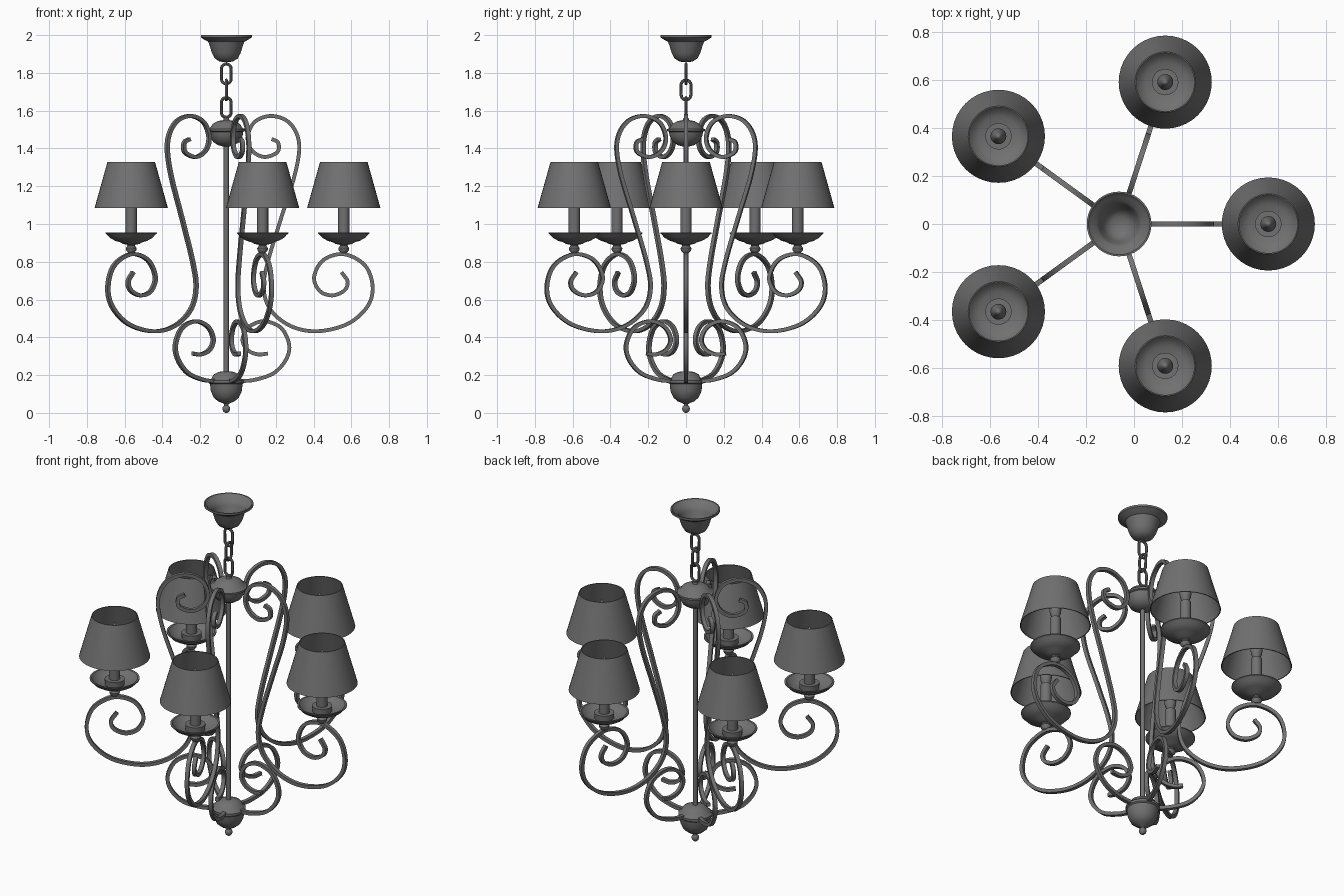
import bpy, bmesh
from math import sin, cos, pi, radians
from mathutils import Vector, Matrix

if "Cube" in bpy.data.objects:
    bpy.data.objects.remove(bpy.data.objects["Cube"], do_unlink=True)

AXIS = Matrix.Translation((-0.062, 0, 0))
LAMP_R = 0.622

iron = bpy.data.materials.new("dark_grey")
iron.use_nodes = True
GREY = (0.165, 0.165, 0.165, 1)
iron.diffuse_color = GREY
iron.node_tree.nodes["Principled BSDF"].inputs["Base Color"].default_value = GREY


def finish(bm, name):
    """Clean the mesh, colour it and shade it smooth with sharp creases."""
    bmesh.ops.remove_doubles(bm, verts=bm.verts, dist=0.0002)
    bmesh.ops.recalc_face_normals(bm, faces=bm.faces)
    mesh = bpy.data.meshes.new(name)
    bm.to_mesh(mesh)
    bm.free()
    mesh.materials.append(iron)
    obj = bpy.data.objects.new(name, mesh)
    bpy.context.collection.objects.link(obj)
    bpy.ops.object.select_all(action='DESELECT')
    obj.select_set(True)
    bpy.context.view_layer.objects.active = obj
    bpy.ops.object.shade_smooth_by_angle(angle=radians(38))
    obj.matrix_world = AXIS
    return obj


def lathe(name, profile, steps=36):
    """Turn a (radius, height) profile about the vertical axis."""
    bm = bmesh.new()
    verts = [bm.verts.new((r, 0, z)) for r, z in profile]
    edges = [bm.edges.new(pair) for pair in zip(verts, verts[1:])]
    bmesh.ops.spin(bm, geom=verts + edges, cent=(0, 0, 0), axis=(0, 0, 1),
                   angle=2 * pi, steps=steps, use_merge=False)
    return finish(bm, name)


def smooth_path(points, per=7):
    """Catmull-Rom curve through (radius, height) points."""
    p = [Vector(q) for q in points]
    p = [2 * p[0] - p[1]] + p + [2 * p[-1] - p[-2]]
    out = []
    for a, b, c, d in zip(p, p[1:], p[2:], p[3:]):
        for i in range(per):
            t = i / per
            out.append(0.5 * (2 * b + (c - a) * t + (2 * a - 5 * b + 4 * c - d) * t ** 2
                              + (3 * b - a - 3 * c + d) * t ** 3))
    return out + [p[-2]]


def sweep(name, path, section, closed=False):
    """Carry a cross-section along a path lying in the XZ plane."""
    bm = bmesh.new()
    rings, n = [], len(path)
    for i, p in enumerate(path):
        if closed:
            t = path[(i + 1) % n] - path[i - 1]
        else:
            t = path[min(i + 1, n - 1)] - path[max(i - 1, 0)]
        t.normalize()
        rings.append([bm.verts.new((p.x - t.y * a, b, p.y + t.x * a)) for a, b in section])
    pairs = list(zip(rings, rings[1:]))
    if closed:
        pairs.append((rings[-1], rings[0]))
    else:
        bm.faces.new(rings[0])
        bm.faces.new(rings[-1])
    m = len(section)
    for r, s in pairs:
        for j in range(m):
            k = (j + 1) % m
            bm.faces.new((r[j], r[k], s[k], s[j]))
    return finish(bm, name)


def five(obj, radius=0):
    """Repeat a part on all five arms, sharing its mesh."""
    base = obj.name
    for i in range(5):
        o = obj if i == 0 else bpy.data.objects.new(f"{base}_{i + 1}", obj.data)
        if i:
            bpy.context.collection.objects.link(o)
        o.matrix_world = (AXIS @ Matrix.Rotation(i * 2 * pi / 5, 4, 'Z')
                          @ Matrix.Translation((radius, 0, 0)))


# Ceiling canopy, an open cup
lathe("ceiling_canopy", [(0.128, 2.0), (0.135, 2.0), (0.135, 1.988), (0.115, 1.975),
                         (0.096, 1.965), (0.088, 1.945), (0.076, 1.905), (0.06, 1.876),
                         (0.035, 1.86), (0, 1.856), (0, 1.862), (0.033, 1.866),
                         (0.055, 1.88), (0.07, 1.908), (0.083, 1.95), (0.093, 1.971),
                         (0.112, 1.982), (0.128, 2.0)])

# Chain links, alternately turned
wire = [(0.008 * cos(k * pi / 4), 0.008 * sin(k * pi / 4)) for k in range(8)]
for i, z in enumerate((1.795, 1.71, 1.617)):
    ring = [2 * pi * k / 24 for k in range(24)]
    loop = [Vector((0.026 * cos(a), z + 0.026 * sin(a) + (0.026 if sin(a) >= -1e-6 else -0.026)))
            for a in ring]
    link = sweep(f"chain_link_{i + 1}", loop, wire, closed=True)
    link.matrix_world = AXIS @ Matrix.Rotation(pi / 2 * (i % 2), 4, 'Z')

# Central column with its two hubs and finial
lathe("center_rod", [(0, 0.15), (0.0135, 0.15), (0.0135, 1.5), (0, 1.5)], 16)
lathe("upper_hub", [(0, 1.565), (0.014, 1.562), (0.016, 1.55), (0.045, 1.545), (0.072, 1.53),
                    (0.086, 1.508), (0.1, 1.503), (0.1, 1.492), (0.09, 1.488), (0.086, 1.465),
                    (0.07, 1.435), (0.045, 1.418), (0.02, 1.411), (0, 1.41)])
lathe("lower_hub", [(0, 0.222), (0.04, 0.217), (0.068, 0.203), (0.08, 0.18), (0.093, 0.172),
                    (0.093, 0.158), (0.086, 0.152), (0.082, 0.115), (0.066, 0.08),
                    (0.042, 0.06), (0.02, 0.052), (0.011, 0.046), (0.011, 0.04),
                    (0.019, 0.031), (0.021, 0.021), (0.017, 0.009), (0.008, 0.001), (0, 0)])

# Scrolled arms of square bar
bar = [(-0.01, -0.011), (0.01, -0.011), (0.01, 0.011), (-0.01, 0.011)]
arm = [(0.24, 1.45), (0.275, 1.43), (0.27, 1.38), (0.2, 1.355), (0.135, 1.39), (0.113, 1.46),
       (0.15, 1.54), (0.24, 1.572), (0.335, 1.535), (0.385, 1.43), (0.365, 1.27),
       (0.29, 1.03), (0.22, 0.8), (0.198, 0.66), (0.235, 0.545), (0.34, 0.46),
       (0.48, 0.432), (0.64, 0.47), (0.745, 0.56), (0.775, 0.665), (0.735, 0.78),
       (0.624, 0.84), (0.515, 0.81), (0.465, 0.72), (0.495, 0.645), (0.562, 0.622),
       (0.625, 0.648), (0.642, 0.695), (0.61, 0.745)]
five(sweep("scroll_arm", smooth_path(arm), bar))

# Small scrolls rising from the lower hub
scroll = [(0.07, 0.168), (0.15, 0.175), (0.25, 0.21), (0.315, 0.28), (0.333, 0.36),
          (0.29, 0.45), (0.2, 0.485), (0.12, 0.455), (0.086, 0.39), (0.11, 0.335),
          (0.165, 0.31), (0.22, 0.314)]
five(sweep("lower_scroll", smooth_path(scroll), bar))

# Drip dish with its turned foot
five(lathe("drip_dish", [(0, 0.845), (0.016, 0.847), (0.027, 0.86), (0.029, 0.872),
                         (0.02, 0.884), (0.022, 0.89), (0.045, 0.895), (0.055, 0.902),
                         (0.085, 0.911), (0.115, 0.928), (0.126, 0.942), (0.136, 0.95),
                         (0.136, 0.956), (0.126, 0.955), (0.11, 0.935), (0.082, 0.919),
                         (0, 0.912)]), LAMP_R)

# Candle socket, candle and pointed bulb
five(lathe("candle_socket", [(0, 0.912), (0.053, 0.912), (0.055, 0.95), (0, 0.95)], 24), LAMP_R)
five(lathe("candle", [(0, 0.93), (0.03, 0.93), (0.03, 1.13), (0, 1.13)], 24), LAMP_R)
five(lathe("bulb", [(0, 1.13), (0.018, 1.13), (0.03, 1.16), (0.033, 1.185), (0.027, 1.22),
                    (0.014, 1.26), (0, 1.29)], 20), LAMP_R)

# Open conical shade with a thin wall
five(lathe("lamp_shade", [(0.194, 1.085), (0.126, 1.328), (0.121, 1.328), (0.189, 1.085),
                          (0.194, 1.085)], 40), LAMP_R)
